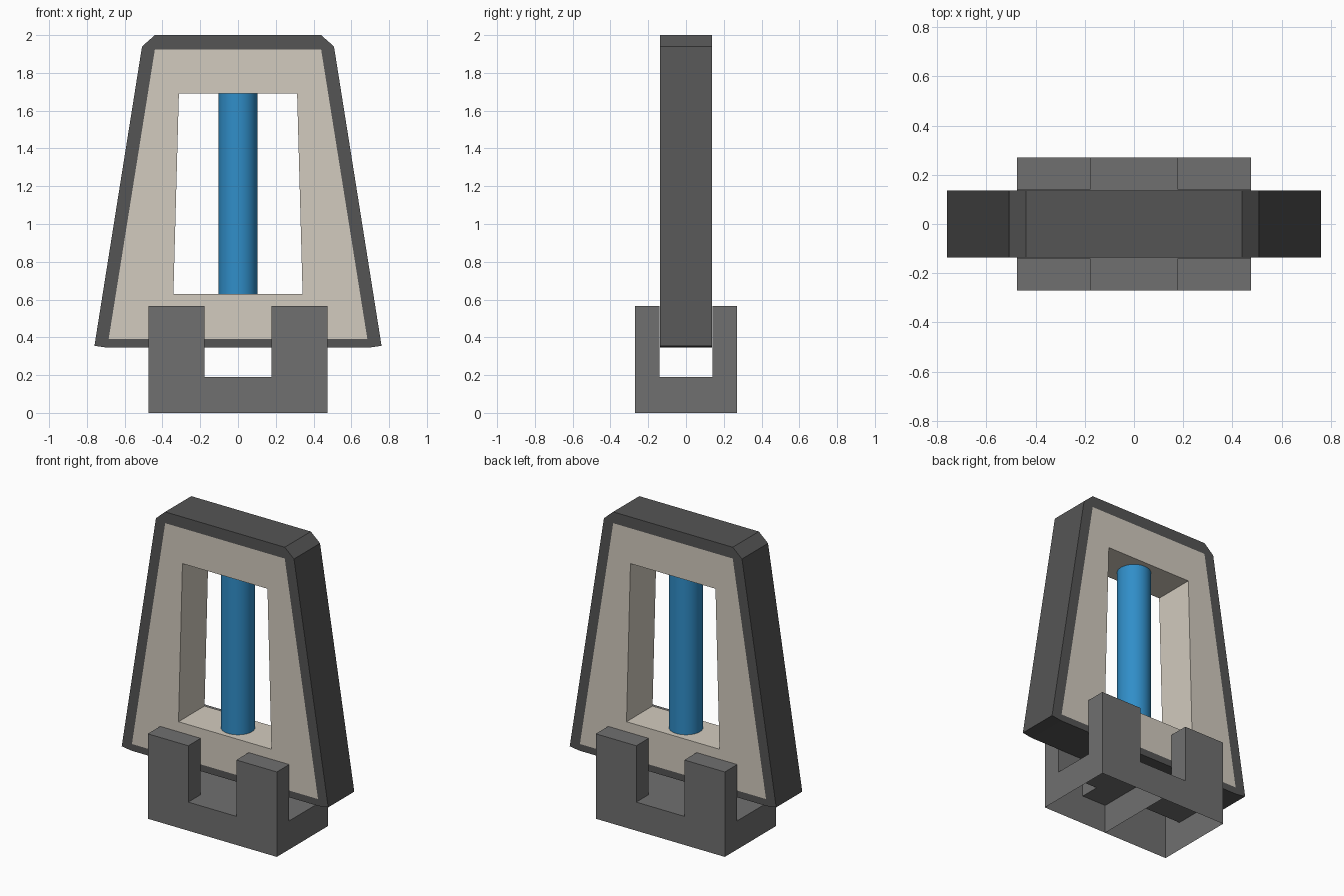
import bpy, bmesh

if "Cube" in bpy.data.objects:
    bpy.data.objects.remove(bpy.data.objects["Cube"])


def material(name, rgb):
    m = bpy.data.materials.new(name)
    m.diffuse_color = (*rgb, 1)
    m.use_nodes = True
    m.node_tree.nodes["Principled BSDF"].inputs["Base Color"].default_value = m.diffuse_color
    return m


def make_object(name, polys, mat):
    """Mesh object from a list of polygons, welding shared corners."""
    bm = bmesh.new()
    for p in polys:
        bm.faces.new([bm.verts.new(c) for c in p])
    bmesh.ops.remove_doubles(bm, verts=bm.verts, dist=1e-4)
    bmesh.ops.dissolve_limit(bm, angle_limit=0.001, verts=bm.verts, edges=bm.edges)
    me = bpy.data.meshes.new(name)
    bm.to_mesh(me)
    bm.free()
    me.materials.append(mat)
    ob = bpy.data.objects.new(name, me)
    bpy.context.collection.objects.link(ob)
    return ob


def mirrored(right):
    """Full outline from its right half, listed bottom to top."""
    return right + [(-x, z) for x, z in reversed(right)]


def ring(outer, inner, d, wall):
    """Flat ring of depth 2d with walls on its outer or inner outline."""
    polys = []
    n = len(outer)
    for k in range(n):
        j = (k + 1) % n
        quad = [outer[k], outer[j], inner[j], inner[k]]
        polys.append([(x, -d, z) for x, z in quad])
        polys.append([(x, d, z) for x, z in reversed(quad)])
        a, b = (outer[k], outer[j]) if wall == "outer" else (inner[j], inner[k])
        if a != b:
            polys.append([(a[0], -d, a[1]), (a[0], d, a[1]),
                          (b[0], d, b[1]), (b[0], -d, b[1])])
    return polys


DEPTH = 0.137
dark = material("dark_grey", (0.09, 0.09, 0.09))
grey = material("grey", (0.16, 0.16, 0.16))
cream = material("cream", (0.65, 0.60, 0.52))
blue = material("blue", (0.03, 0.27, 0.58))

# Dark outer rim around the cream panel
rim = mirrored([(0.69, 0.345), (0.76, 0.355), (0.508, 1.94), (0.44, 2.0)])
panel = mirrored([(0.685, 0.39), (0.685, 0.39), (0.44, 1.925), (0.44, 1.925)])
make_object("outer_rim", ring(rim, panel, DEPTH, "outer"), dark)

# Cream panel with window
panel = mirrored([(0.685, 0.39), (0.44, 1.925)])
window = mirrored([(0.342, 0.63), (0.313, 1.69)])
make_object("window_panel", ring(panel, window, DEPTH, "inner"), cream)

# Blue rod standing in the window
bpy.ops.mesh.primitive_cylinder_add(vertices=32, radius=0.103, depth=1.06,
                                    location=(0, 0, 1.16))
rod = bpy.context.object
rod.name = "centre_rod"
rod.data.materials.append(blue)
bpy.ops.object.shade_smooth_by_angle()

# Base: right half as an open-bottomed shell, four corner posts round a cross slot
xs = [0, 0.177, 0.475]
ys = [-0.27, -0.14, 0.14, 0.27]


def height(i, j):
    if not (0 <= i < 2 and 0 <= j < 3):
        return 0
    return 0.565 if i == 1 and j != 1 else 0.19


polys = []
for i in range(2):
    for j in range(3):
        h = height(i, j)
        corners = [(xs[i], ys[j]), (xs[i + 1], ys[j]),
                   (xs[i + 1], ys[j + 1]), (xs[i], ys[j + 1])]
        polys.append([(x, y, h) for x, y in corners])
        for k, (di, dj) in enumerate([(0, -1), (1, 0), (0, 1), (-1, 0)]):
            low = height(i + di, j + dj)
            a, b = corners[k], corners[(k + 1) % 4]
            if low < h:
                polys.append([(*a, low), (*b, low), (*b, h), (*a, h)])
base = make_object("base_stand", polys, grey)
mirror = base.modifiers.new("mirror", "MIRROR")
mirror.use_mirror_merge = False
